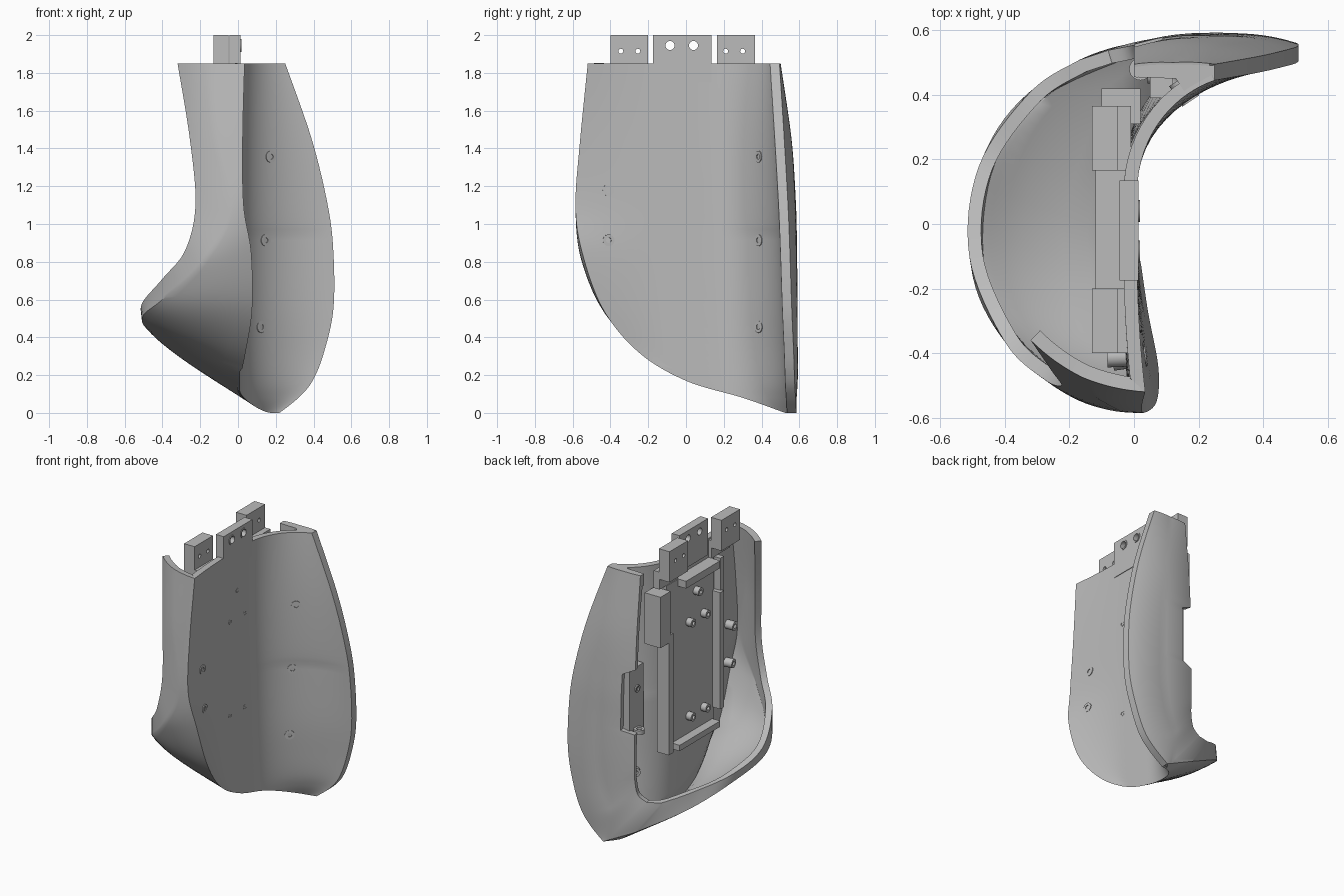
import bpy, bmesh, math
from mathutils import Vector

cube = bpy.data.objects.get("Cube")
if cube:
    bpy.data.objects.remove(cube, do_unlink=True)

grey = bpy.data.materials.new("plain_grey")
grey.use_nodes = True
grey.diffuse_color = (0.5, 0.5, 0.5, 1)
grey.node_tree.nodes["Principled BSDF"].inputs["Base Color"].default_value = (0.5, 0.5, 0.5, 1)


def finish(name, bm):
    """Turn a bmesh into a named grey object and make it active."""
    mesh = bpy.data.meshes.new(name)
    bm.to_mesh(mesh)
    bm.free()
    obj = bpy.data.objects.new(name, mesh)
    mesh.materials.append(grey)
    bpy.context.collection.objects.link(obj)
    bpy.ops.object.select_all(action='DESELECT')
    obj.select_set(True)
    bpy.context.view_layer.objects.active = obj
    return obj


def smooth():
    bpy.ops.object.shade_smooth_by_angle(angle=math.radians(32))


def spline(keys, steps):
    """Smooth curve through tuples of any length."""
    pts = [keys[0]] + list(keys) + [keys[-1]]
    out = []
    for i in range(1, len(pts) - 2):
        for s in range(steps):
            t = s / steps
            out.append([b + 0.5 * t * (c - a + t * (2*a - 5*b + 4*c - d + t * (3*(b - c) + d - a)))
                        for a, b, c, d in zip(*pts[i - 1:i + 3])])
    out.append(list(keys[-1]))
    return out


def grid(bm, rows):
    """Skin a list of point rows with quads."""
    vs = [[bm.verts.new(p) for p in row] for row in rows]
    for r0, r1 in zip(vs, vs[1:]):
        for j in range(len(r0) - 1):
            bm.faces.new((r0[j], r0[j + 1], r1[j + 1], r1[j]))


def box(name, x, y, z, holes=(), radius=0.0):
    """Block between limits, drilled along x at (y, z) holes."""
    bm = bmesh.new()
    bmesh.ops.create_cube(bm, size=1)
    for v in bm.verts:
        v.co = [lo + (hi - lo) * (c + 0.5) for c, (lo, hi) in zip(v.co, (x, y, z))]
    obj = finish(name, bm)
    for hy, hz in holes:
        bpy.ops.mesh.primitive_cylinder_add(vertices=20, radius=radius, depth=1,
                                            location=(0, hy, hz), rotation=(0, math.pi / 2, 0))
        cutter = bpy.context.object
        cutter.hide_render = True
        mod = obj.modifiers.new("hole", 'BOOLEAN')
        mod.operation, mod.object, mod.solver = 'DIFFERENCE', cutter, 'EXACT'
        bpy.context.view_layer.objects.active = obj
        bpy.ops.object.modifier_apply(modifier=mod.name)
        bpy.data.objects.remove(cutter, do_unlink=True)


def ring(name, base, axis, outer, inner, length):
    """Hollow round boss standing on base along axis."""
    turn = Vector(axis).to_track_quat('Z', 'Y')
    profile = [(inner, 0), (outer, 0), (outer, length), (inner, length), (inner, 0)]
    bm = bmesh.new()
    rows = []
    for i in range(25):
        a = math.tau * i / 24
        rows.append([Vector(base) + turn @ Vector((r * math.cos(a), r * math.sin(a), h))
                     for r, h in profile])
    grid(bm, rows)
    bmesh.ops.remove_doubles(bm, verts=bm.verts, dist=1e-5)
    bmesh.ops.recalc_face_normals(bm, faces=bm.faces)
    finish(name, bm)
    smooth()


# Hollow wall levels: height, front y, front flare, back x, back y
STEPS = 8
levels = spline([
    (1.85, -.52, .025, .25, .445), (1.45, -.56, .015, .39, .47), (1.1, -.585, .02, .475, .49),
    (.85, -.55, .06, .505, .5), (.55, -.44, .065, .505, .51), (.32, -.25, .03, .455, .52),
    (.17, 0, 0, .395, .525), (.08, .3, 0, .32, .53), (0, .525, 0, .22, .535)], STEPS)

# Outer skin guides: crease point, then opening rim point
front_guide = spline([
    (-.16, -.475, 1.85, -.32, -.36, 1.85), (-.12, -.535, 1.45, -.255, -.455, 1.45),
    (-.04, -.582, 1.06, -.225, -.5, 1.1), (-.2, -.532, .78, -.28, -.48, .86),
    (-.4, -.365, .6, -.4, -.365, .71), (-.505, -.13, .51, -.51, -.1, .575),
    (-.47, .2, .43, -.48, .18, .495), (-.3, .428, .29, -.32, .41, .41),
    (0, .56, .11, -.17, .508, .34)], STEPS)
back_guide = spline([
    (.18, .578, .02, -.08, .538, .33), (.15, .588, .2, -.02, .55, .37),
    (.17, .588, .28, 0, .555, .46), (.22, .588, .4, 0, .558, .55),
    (.25, .588, .6, 0, .558, .68), (.25, .585, .85, 0, .556, .85),
    (.24, .58, 1.1, 0, .553, 1.1), (.2, .558, 1.45, 0, .535, 1.45),
    (.12, .5, 1.85, 0, .495, 1.85)], STEPS)


def wall(y, level):
    """Point on the hollow wall: flat in the middle, sweeping out at the back."""
    z, yf, flare, xb, yb = level
    drop = 1.85 - z
    start = .1 + .038 * drop
    full = .95 + .05 * min(1, drop / .9)
    w = full * min(1, max(0, (y - start) / (yb - start)))
    sweep = (1 - math.sqrt(1 - w * w)) / (1 - math.sqrt(1 - full * full))
    lift = max(0, (y + .1) / (yf + .1)) ** 2 if yf < -.12 and y < -.1 else 0
    return Vector((.01 + flare * lift + (xb - .01) * sweep, y, z))


def wall_at(y, z):
    return wall(y, min(levels, key=lambda r: abs(r[0] - z)))


def arc(a, b, stop=1):
    """Curve from a towards b, bowed like the round body."""
    mid = (a + b) / 2
    out = Vector((mid.x - .06, mid.y + .02, 0)).normalized()
    ctrl = mid + out * (b - a).xy.length_squared / 2.4
    return [a * (1 - t) ** 2 + ctrl * 2 * t * (1 - t) + b * t * t
            for t in (stop * j / 8 for j in range(9))]


def skin_row(edge, guide, stop=1):
    """Row from the wall edge over the crease to the opening rim."""
    crease, rim = Vector(guide[:3]), Vector(guide[3:])
    return arc(edge, crease) + arc(crease, rim, stop)[1:]


# Shell: hollow wall, thick back edge and outer skin with a rim notch
bm = bmesh.new()
wall_rows, edge_rows, skin_rows = [], [], []
for lv in levels:
    span = [math.sin(math.pi / 2 * j / 32) for j in range(33)]
    row = [wall(lv[1] + (lv[4] - lv[1]) * v, lv) for v in span]
    wall_rows.append(row)
    edge_rows.append([row[-1], row[-1] + Vector((0, .05, 0))])
for row, guide in zip(wall_rows, front_guide):
    skin_rows.append(skin_row(row[0], guide))
for row, guide in zip(reversed(edge_rows), back_guide):
    skin_rows.append(skin_row(row[1], guide, .64 if .78 < guide[5] < 1.18 else 1))
for rows in (wall_rows, edge_rows, skin_rows):
    grid(bm, rows)
bmesh.ops.remove_doubles(bm, verts=bm.verts, dist=1e-4)
bmesh.ops.recalc_face_normals(bm, faces=bm.faces)
probe = min(bm.faces, key=lambda f: (f.calc_center_median() - Vector((.01, 0, 1))).length)
if probe.normal.x < 0:
    bmesh.ops.reverse_faces(bm, faces=bm.faces)
shell = finish("shell", bm)

# Thin the wall where it tapers into the low front edge
taper = shell.vertex_groups.new(name="taper")
low_edge = [row[0] for row in wall_rows if row[0].z < .4]
for v in shell.data.vertices:
    near = min((v.co - p).length for p in low_edge)
    taper.add([v.index], min(1, .15 + near / .15), 'REPLACE')
thick = shell.modifiers.new("thickness", 'SOLIDIFY')
thick.thickness, thick.offset, thick.vertex_group = .042, -1, taper.name
bpy.ops.object.modifier_apply(modifier=thick.name)
smooth()

# Solid top of the back horn
bm = bmesh.new()
outline = [wall_at(y, 1.85) for y in (.4, .42, .435, .445)]
outline += [Vector((x, y, 1.85)) for x, y in
            ((.25, .49), (.1, .497), (0, .494), (0, .455), (.13, .45))]
cap = bm.faces.new([bm.verts.new(p - Vector((0, 0, .001))) for p in outline])
made = bmesh.ops.extrude_face_region(bm, geom=[cap])["geom"]
bmesh.ops.translate(bm, vec=(0, 0, -.08), verts=[g for g in made if isinstance(g, bmesh.types.BMVert)])
bmesh.ops.recalc_face_normals(bm, faces=bm.faces)
finish("horn_top", bm)

# Drilled mounting tabs and the brackets that carry them
for side, y, holes in (("front", (-.4, -.2), (-.345, -.255)), ("back", (.165, .365), (.21, .3))):
    box(side + "_tab", (-.13, -.05), y, (1.79, 2), [(h, 1.915) for h in holes], .013)
    box(side + "_tab_bracket", (-.055, -.01), y, (1.72, 1.84))
box("middle_tab", (-.045, .014), (-.175, .135), (1.75, 2), [(-.085, 1.945), (.04, 1.945)], .024)
for y in (-.085, .04):
    ring("middle_tab_washer", (.013, y, 1.945), (1, 0, 0), .034, .024, .005)

# Board tray with a frame
box("tray_floor", (-.06, -.02), (-.22, .3), (.6, 1.72))
box("tray_top_bar", (-.12, -.03), (-.2, .17), (1.67, 1.72))
box("tray_bottom_bar", (-.12, -.03), (-.2, .24), (.58, .62))
box("tray_back_rail", (-.1, -.01), (.28, .33), (.58, 1.4))
box("tray_front_rail", (-.12, -.03), (-.24, -.2), (.7, 1.5))
box("tray_back_block", (-.1, .02), (.31, .42), (1.35, 1.7))
box("tray_front_block", (-.1, -.03), (-.27, -.23), (1.4, 1.72))

# Board studs and their outer holes
for y, z in ((.06, 1.385), (-.1, 1.385), (.06, .74), (-.1, .74), (-.02, 1.57)):
    ring("board_stud", (-.05, y, z), (-1, 0, 0), .028, .013, .05)
    ring("stud_hole", (.009, y, z), (1, 0, 0), .016, .011, .003)

# Screw seats on the wall with bosses behind them
for y, z, depth in ((-.41, 1.19, .1), (-.41, .91, .1), (.385, 1.37, .07), (.385, .91, .07), (.385, .45, .07)):
    p = wall_at(y, z)
    tangent = wall_at(y + .01, z) - wall_at(y - .01, z)
    normal = Vector((tangent.y, -tangent.x, 0)).normalized()
    ring("screw_seat", p, normal, .031, .014, .005)
    ring("screw_boss", p - normal * .03, -normal, .03, .014, depth - .03)

# Lug filling the notch in the back rim
box("notch_lug", (.05, .12), (.39, .54), (.76, 1.2))
ring("notch_lug_hole", (.05, .46, 1.05), (-1, 0, 0), .025, .013, .008)
ring("notch_lug_foot", (.02, .48, .76), (0, 0, 1), .035, .018, .03)
